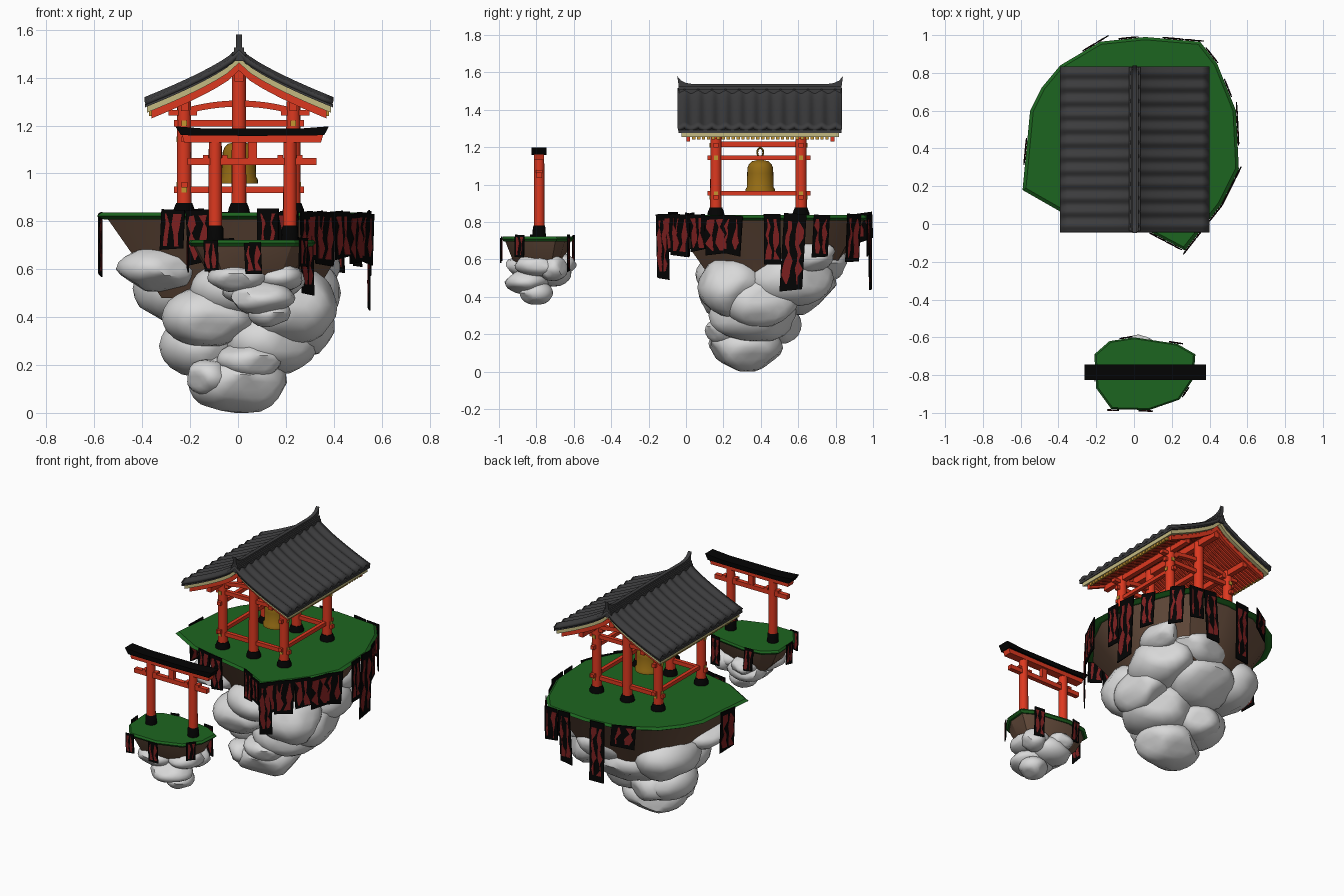
import bpy, bmesh, math, random
from mathutils import Vector

if "Cube" in bpy.data.objects:
    bpy.data.objects.remove(bpy.data.objects["Cube"])

random.seed(4)


def material(name, r, g, b):
    m = bpy.data.materials.new(name)
    m.diffuse_color = (r, g, b, 1)
    m.use_nodes = True
    m.node_tree.nodes["Principled BSDF"].inputs["Base Color"].default_value = m.diffuse_color
    return m


GRASS = material("grass green", .012, .13, .014)
DIRT = material("earth brown", .14, .077, .048)
ROCK = material("pale stone", .69, .69, .69)
RED = material("vermilion", .72, .04, .014)
TILE = material("tile grey", .045, .045, .047)
BLACK = material("black", .001, .001, .001)
CLOTH = material("dark red", .2, .014, .014)
GOLD = material("bell gold", .30, .15, .007)
YELLOW = material("bright gold", .56, .3, .03)
CREAM = material("cream", .55, .49, .22)


def finish(name, bm, mat, angle=35):
    bmesh.ops.recalc_face_normals(bm, faces=bm.faces)
    me = bpy.data.meshes.new(name)
    bm.to_mesh(me)
    bm.free()
    ob = bpy.data.objects.new(name, me)
    me.materials.append(mat)
    bpy.context.collection.objects.link(ob)
    bpy.ops.object.select_all(action='DESELECT')
    ob.select_set(True)
    bpy.context.view_layer.objects.active = ob
    bpy.ops.object.shade_smooth_by_angle(angle=math.radians(angle))
    return ob


def loft(bm, rings):
    vs = [[bm.verts.new(p) for p in r] for r in rings]
    n = len(vs[0])
    for a, b in zip(vs, vs[1:]):
        for i in range(n):
            bm.faces.new((a[i], a[(i + 1) % n], b[(i + 1) % n], b[i]))
    bm.faces.new(vs[0][::-1])
    bm.faces.new(vs[-1])


def prism(bm, pts, a, b, axis):
    put = (lambda p, d: (d, p[0], p[1])) if axis == 'x' else (lambda p, d: (p[0], d, p[1]))
    loft(bm, [[put(p, d) for p in pts] for d in (a, b)])


def box(bm, x0, x1, y0, y1, z0, z1):
    prism(bm, [(x0, z0), (x1, z0), (x1, z1), (x0, z1)], y0, y1, 'y')


def lathe(bm, x, y, prof, n=16):
    loft(bm, [[(x + r * math.cos(i * math.tau / n), y + r * math.sin(i * math.tau / n), z)
               for i in range(n)] for r, z in prof])


# ---------- floating islands ----------
def island(name, outline, grass, dirt):
    cx = sum(p[0] for p in outline) / len(outline)
    cy = sum(p[1] for p in outline) / len(outline)
    for part, levels, mat in (("grass", grass, GRASS), ("earth", dirt, DIRT)):
        bm = bmesh.new()
        loft(bm, [[(cx + (x - cx) * s, cy + (y - cy) * s, z) for x, y in outline] for s, z in levels])
        finish(name + "_" + part, bm, mat, 25)


def rocks(name, table):
    bm = bmesh.new()
    for x, y, z, rx, ry, rz in table:
        # sphere with randomly flattened sides
        cuts = [(Vector((0, 0, -1)), .93)]
        cuts += [(Vector([random.gauss(0, 1) for _ in range(3)]).normalized(), random.uniform(.8, .95))
                 for _ in range(11)]
        for v in bmesh.ops.create_icosphere(bm, subdivisions=3, radius=1)['verts']:
            for d, k in cuts:
                v.co -= d * max(0, v.co.dot(d) - k)
            v.co = (x + v.co.x * rx, y + v.co.y * ry, z + v.co.z * rz)
    finish(name, bm, ROCK, 40)


def banners(name, outline, top, table):
    # ragged hanging cloths: edge index, place along edge, width, length
    cloth, marks = bmesh.new(), bmesh.new()
    for e, t, w, h in table:
        a, b = Vector(outline[e]), Vector(outline[(e + 1) % len(outline)])
        d = (b - a).normalized()
        nrm = Vector((d.y, -d.x))
        p = a.lerp(b, t)
        roll, z0 = random.uniform(-.09, .09), top + random.uniform(-.005, .018)

        def plate(bm, pts, half):
            rings = []
            for s in (-half, half):
                q = [p + d * (u - v * roll) + nrm * (.005 + s) for u, v in pts]
                rings.append([(c.x, c.y, z0 + v + u * roll) for c, (u, v) in zip(q, pts)])
            loft(bm, rings)

        k = random.uniform(-.02, .02)
        plate(cloth, [(-w / 2, 0), (w / 2, 0), (w / 2, -h + k), (-w / 2, -h)], .003)
        for side in (-.24, .22):
            n = max(3, round(h / .05))
            lv = [(w * (side + random.uniform(-.08, .08)), w * random.choice((.03, .09, .18)),
                   -h * (.1 + .8 * i / n)) for i in range(n + 1)]
            plate(marks, [(c - r, v) for c, r, v in lv] + [(c + r, v) for c, r, v in lv[::-1]], .0042)
    finish(name + "_cloth", cloth, BLACK)
    finish(name + "_red_marks", marks, CLOTH)


MAIN = [(.27, -.14), (.46, .1), (.555, .29), (.54, .6), (.44, .85), (.35, .965), (.06, .99), (-.18, .965),
        (-.39, .84), (-.49, .72), (-.55, .6), (-.59, .18), (-.38, .06), (.08, -.04)]
SMALL = [(-.12, -.98), (.08, -.985), (.24, -.93), (.315, -.82), (.325, -.69), (.23, -.635), (0, -.6),
         (-.13, -.62), (-.21, -.69), (-.2, -.87)]
island("main_island", MAIN, [(.95, .808), (1, .822), (.97, .836)], [(.93, .815), (.75, .66), (.55, .48)])
island("small_island", SMALL, [(.95, .696), (1, .71), (.96, .722)], [(.92, .703), (.72, .6), (.5, .54)])
rocks("main_rocks", [
    (-.33, .3, .6, .18, .2, .1), (-.25, .55, .52, .19, .24, .16), (0, .2, .52, .2, .15, .12),
    (.22, .25, .45, .2, .19, .17), (.25, .55, .5, .18, .24, .16), (0, .58, .46, .25, .23, .17),
    (-.12, .25, .4, .2, .2, .13), (-.13, .4, .28, .2, .2, .14), (.12, .36, .3, .22, .24, .15),
    (.05, .22, .22, .14, .12, .08), (0, .32, .125, .21, .2, .134), (.28, .4, .37, .14, .2, .14),
    (.34, .65, .62, .09, .16, .09), (-.1, .48, .25, .15, .14, .11), (-.12, .24, .15, .1, .12, .08),
    (.1, .7, .58, .2, .17, .11)])
rocks("small_rocks", [
    (0, -.83, .565, .13, .14, .065), (.17, -.78, .57, .11, .14, .065), (.1, -.85, .48, .14, .12, .07),
    (.05, -.72, .53, .13, .11, .08), (.13, -.8, .42, .09, .09, .066), (.03, -.66, .575, .08, .08, .06),
    (.2, -.71, .55, .08, .08, .07)])
banners("main_banners", MAIN, .836, [
    (12, .24, .1, .17), (12, .46, .1, .23), (13, .25, .1, .2), (13, .7, .09, .15), (0, .06, .08, .34),
    (0, .25, .1, .2), (0, .5, .12, .22), (0, .85, .1, .2), (1, .3, .13, .21), (1, .8, .12, .2),
    (2, .55, .09, .27), (2, .95, .12, .42), (3, .5, .09, .23), (4, .4, .09, .26), (5, .1, .1, .22),
    (5, .45, .09, .33), (6, .38, .1, .4), (7, .12, .15, .14), (10, .53, .13, .27)])
banners("small_banners", SMALL, .715, [
    (0, .03, .06, .13), (0, .9, .07, .13), (2, .4, .06, .12), (5, .05, .07, .2), (6, .35, .06, .16),
    (8, .6, .07, .13)])

# ---------- gateway on the small island ----------
red, black = bmesh.new(), bmesh.new()
for x in (-.095, .217):
    lathe(red, x, -.785, [(.029, .72), (.027, 1.14)])
    lathe(black, x, -.785, [(.036, .715), (.034, .77), (.029, .782)])
    for s in (-1, 1):
        box(red, x + s * .04 - .012, x + s * .04 + .012, -.803, -.767, 1.062, 1.077)
box(red, -.21, .328, -.8, -.77, 1.035, 1.064)
box(red, .042, .08, -.798, -.772, 1.06, 1.135)
prism(red, [(-.225, 1.13), (.347, 1.13), (.357, 1.165), (-.235, 1.165)], -.812, -.758, 'y')
prism(black, [(-.238, 1.16), (.06, 1.157), (.36, 1.16), (.38, 1.197), (.25, 1.187), (-.13, 1.187), (-.262, 1.197)],
      -.825, -.745, 'y')
finish("gateway_frame", red, RED)
finish("gateway_cap_and_feet", black, BLACK)

# ---------- pavilion roof ----------
CX = .004


def roof_z(x):
    return 1.53 - .21 * (abs(x) / .39) ** .75


def slab(bm, half, top, bottom, y0, y1, n=16):
    xs = [half * (2 * i / n - 1) for i in range(n + 1)]
    prism(bm, [(CX + x, roof_z(x) - top) for x in xs] + [(CX + x, roof_z(x) - bottom) for x in xs[::-1]],
          y0, y1, 'y')


Y0, Y1, WAVES = -.045, .835, 12
bm = bmesh.new()
grid = [[bm.verts.new((CX + x, Y0 + (Y1 - Y0) * j / (WAVES * 8),
                       roof_z(x) - .007 - .008 * math.cos(j * math.tau / 8)))
         for j in range(WAVES * 8 + 1)] for x in [.395 * (i / 10 - 1) for i in range(21)]]
for a, b in zip(grid, grid[1:]):
    for j in range(WAVES * 8):
        bm.faces.new((a[j], b[j], b[j + 1], a[j + 1]))
roof = finish("roof_tiles", bm, TILE, 50)
sol = roof.modifiers.new("thickness", 'SOLIDIFY')
sol.thickness = .022
sol.offset = 1 if roof.data.polygons[0].normal.z < 0 else -1

bm = bmesh.new()
slab(bm, .393, .028, .043, Y0 + .004, Y1 - .004)
finish("roof_underlay", bm, TILE)
bm = bmesh.new()
slab(bm, .385, .042, .068, -.025, .818)
finish("roof_cream_trim", bm, CREAM)

bm, tips = bmesh.new(), bmesh.new()
slab(bm, .365, .067, .074, 0, .795)                      # soffit
for y in (.002, .773):
    slab(bm, .365, .066, .1, y, y + .02)                 # gable boards
for i in range(28):                                      # rafters with gilded ends
    y = .034 + i * .0264
    slab(bm, .365, .07, .088, y, y + .014, 10)
    z = roof_z(.365)
    for s in (-1, 1):
        box(tips, CX + s * .37 - .006, CX + s * .37 + .006, y - .002, y + .016, z - .09, z - .066)
finish("rafters", bm, RED)
finish("rafter_tips", tips, YELLOW)

# ridge with upturned ends
bm = bmesh.new()
rise = [(-.047, 1.58), (-.027, 1.556), (0, 1.543), (.04, 1.537)]
prism(bm, [(-.03, 1.47)] + rise + [(.792 - y, z) for y, z in rise[::-1]] + [(.825, 1.47)], CX - .012, CX + .012, 'x')
box(bm, CX - .03, CX + .03, -.037, .83, 1.47, 1.508)
box(bm, CX - .021, CX + .021, -.039, .832, 1.5, 1.526)
finish("roof_ridge", bm, TILE)

# ---------- pavilion frame ----------
wood, feet, studs = bmesh.new(), bmesh.new(), bmesh.new()
ROWS = (.16, .615)
for y in ROWS:
    out = -1 if y < .4 else 1
    for x in (-.225, .004, .231):
        lathe(wood, x, y, [(.031, .84), (.029, 1.42 if abs(x) < .1 else 1.3)])
        lathe(feet, x, y, [(.046, .832), (.044, .85), (.034, .876)])
    for z in (.932, 1.21):                               # cross rails
        box(wood, -.268, .275, y - .013, y + .013, z - .013, z + .013)
        for x in (-.225, .231):
            box(studs, x - .011, x + .011, y + out * .031 - .003, y + out * .031 + .003, z - .011, z + .011)
    arch = [(CX + .227 * (i / 6 - 1), 1.305 - .032 * (i / 6 - 1) ** 2) for i in range(13)]
    prism(wood, arch + [(x, z - .026) for x, z in arch[::-1]], y - .013, y + .013, 'y')
    for s in (-1, 1):                                    # bracket arms
        box(wood, CX + s * .235 - .06, CX + s * .235 + .06, y - .016, y + .016, 1.243, 1.265)
for s in (-1, 1):                                        # side rails and purlins
    x = CX + s * .227
    for z in (.953, 1.143):
        box(wood, x - .012, x + .012, .115, .665, z - .012, z + .012)
        for y in ROWS:
            box(studs, x + s * .03 - .003, x + s * .03 + .003, y - .011, y + .011, z - .011, z + .011)
    box(wood, x - .016, x + .016, .01, .785, 1.262, 1.3)
box(wood, CX - .018, CX + .018, .01, .785, 1.385, 1.43)  # ridge beam
box(wood, CX - .016, CX + .016, .15, .625, 1.2, 1.23)    # bell beam
finish("pavilion_frame", wood, RED)
finish("post_feet", feet, BLACK)
finish("rail_studs", studs, YELLOW)

# ---------- bell with hanging ring ----------
bm = bmesh.new()
lathe(bm, CX, .397, [(.06, .98), (.07, .958), (.08, .958), (.079, .975), (.072, .985), (.07, 1.06),
                     (.068, 1.09), (.06, 1.11), (.045, 1.124), (.02, 1.13), (.008, 1.148)], 24)
loft(bm, [[(CX + .005 * math.sin(b), .397 + (.016 + .005 * math.cos(b)) * math.cos(a),
            1.172 + (.024 + .005 * math.cos(b)) * math.sin(a))
           for b in [k * math.tau / 6 for k in range(6)]] for a in [k * math.tau / 16 for k in range(17)]])
finish("bell", bm, GOLD)
